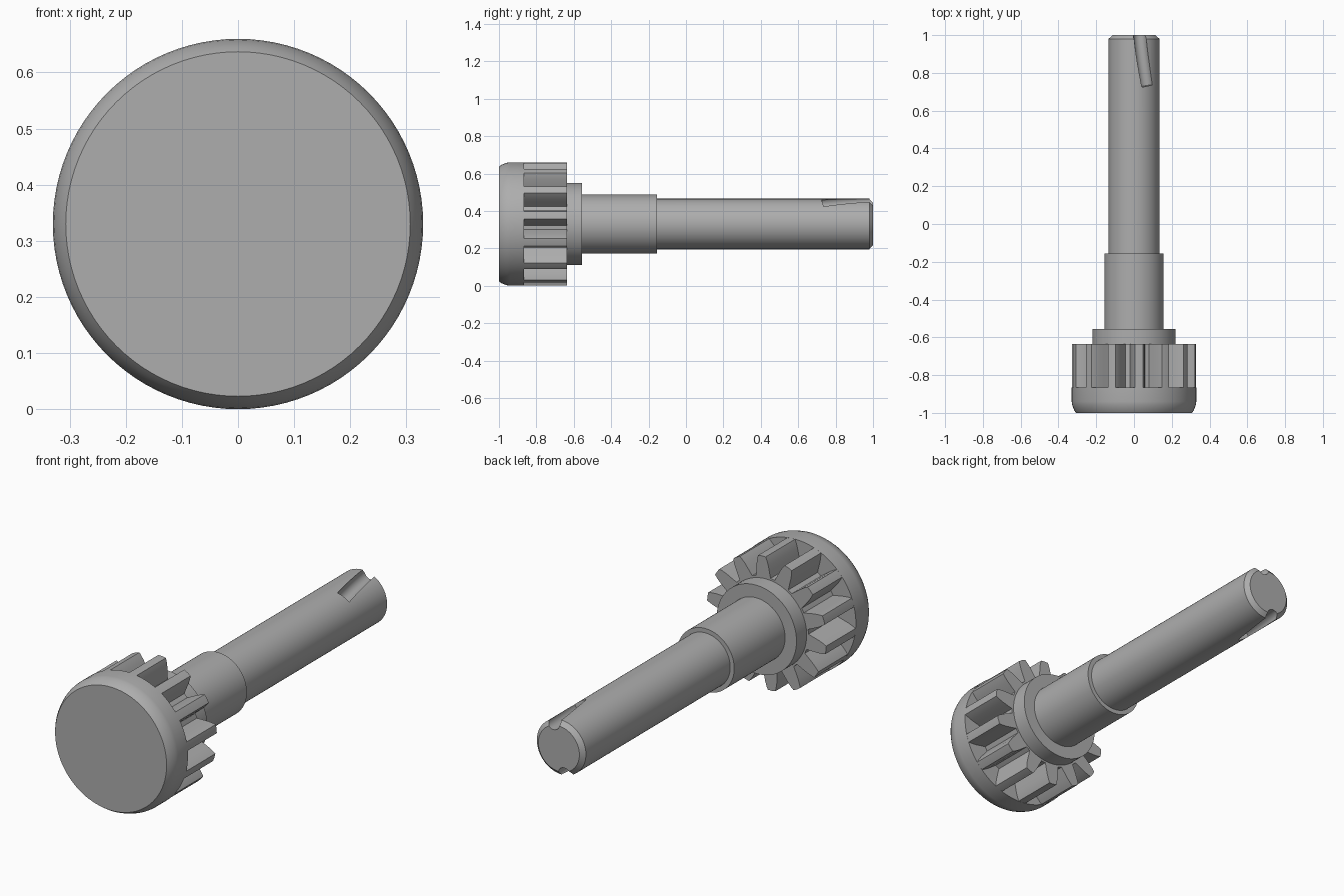
import bpy, bmesh, math
from mathutils import Vector

if "Cube" in bpy.data.objects:
    bpy.data.objects.remove(bpy.data.objects["Cube"], do_unlink=True)

AXIS_Z = 0.33
SIDES = 96

steel = bpy.data.materials.new("plain grey")
steel.use_nodes = True
GREY = (0.42, 0.42, 0.42, 1)
steel.diffuse_color = GREY
steel.node_tree.nodes["Principled BSDF"].inputs["Base Color"].default_value = GREY


def on_axis(radius, angle, y):
    return Vector((radius * math.cos(angle), y, AXIS_Z + radius * math.sin(angle)))


def build_from_rings(name, rings):
    """Bridge equal rings of points and cap both ends."""
    bm = bmesh.new()
    loops = [[bm.verts.new(p) for p in ring] for ring in rings]
    n = len(loops[0])
    for a, b in zip(loops, loops[1:]):
        for i in range(n):
            j = (i + 1) % n
            bm.faces.new((a[i], a[j], b[j], b[i]))
    bm.faces.new(loops[0])
    bm.faces.new(loops[-1])
    bmesh.ops.recalc_face_normals(bm, faces=bm.faces[:])
    mesh = bpy.data.meshes.new(name)
    bm.to_mesh(mesh)
    bm.free()
    mesh.materials.append(steel)
    obj = bpy.data.objects.new(name, mesh)
    bpy.context.collection.objects.link(obj)
    return obj


def lathe(name, profile):
    turn = [2 * math.pi * i / SIDES for i in range(SIDES)]
    return build_from_rings(name, [[on_axis(r, a, y) for a in turn] for y, r in profile])


def activate(obj):
    bpy.ops.object.select_all(action='DESELECT')
    obj.select_set(True)
    bpy.context.view_layer.objects.active = obj


def smooth(obj, degrees=25):
    activate(obj)
    bpy.ops.object.shade_smooth_by_angle(angle=math.radians(degrees))


# Round head with a softened front rim
head = lathe("head", [(-1, 0.307), (-0.987, 0.316), (-0.97, 0.323),
                      (-0.955, 0.328), (-0.94, 0.33), (-0.865, 0.33)])
smooth(head, 30)

# Gear: tapered teeth around a root cylinder
TEETH = 14
PHASE = math.radians(8.2)
flank = [(0.23, 0.040), (0.26, 0.036), (0.29, 0.032), (0.315, 0.026), (0.329, 0.021)]
outline = []
for k in range(TEETH):
    mid = PHASE + 2 * math.pi * k / TEETH
    outline += [(r, mid - w / r) for r, w in flank]
    outline.append((0.33, mid))
    outline += [(r, mid + w / r) for r, w in reversed(flank)]
    outline.append((0.23, mid + math.pi / TEETH))
gear = build_from_rings("gear", [[on_axis(r, a, y) for r, a in outline]
                                 for y in (-0.865, -0.635)])
smooth(gear, 25)

# Stepped spindle with a chamfered end
spindle = lathe("spindle", [(-0.635, 0.22), (-0.555, 0.22), (-0.555, 0.157),
                            (-0.155, 0.157), (-0.155, 0.135), (0.98, 0.135),
                            (1, 0.113)])


# Two twisting round grooves cut into the end
def groove_point(t):
    twist = math.radians(14 + 18 * max(t, 0) ** 1.3)
    return twist, 1 - 0.27 * t


def groove_cutter(turn):
    steps = [-0.15 + 1.15 * i / 14 for i in range(15)]
    path = []
    for t in steps:
        twist, y = groove_point(t)
        path.append(on_axis(0.125, math.pi / 2 - twist + turn, y))
    rings = []
    for i, p in enumerate(path):
        tangent = (path[min(i + 1, 14)] - path[max(i - 1, 0)]).normalized()
        out = Vector((p.x, 0, p.z - AXIS_Z)).normalized()
        side = tangent.cross(out).normalized()
        ring = []
        for k in range(24):
            a = 2 * math.pi * k / 24
            ring.append(p + 0.034 * (math.cos(a) * side + math.sin(a) * out))
        rings.append(ring)
    return build_from_rings("groove_cutter", rings)


for turn in (0, math.pi):
    cutter = groove_cutter(turn)
    cutter.hide_render = True
    cut = spindle.modifiers.new("groove", 'BOOLEAN')
    cut.operation = 'DIFFERENCE'
    cut.solver = 'EXACT'
    cut.object = cutter
    activate(spindle)
    bpy.ops.object.modifier_apply(modifier=cut.name)
    bpy.data.objects.remove(cutter, do_unlink=True)
smooth(spindle, 25)
